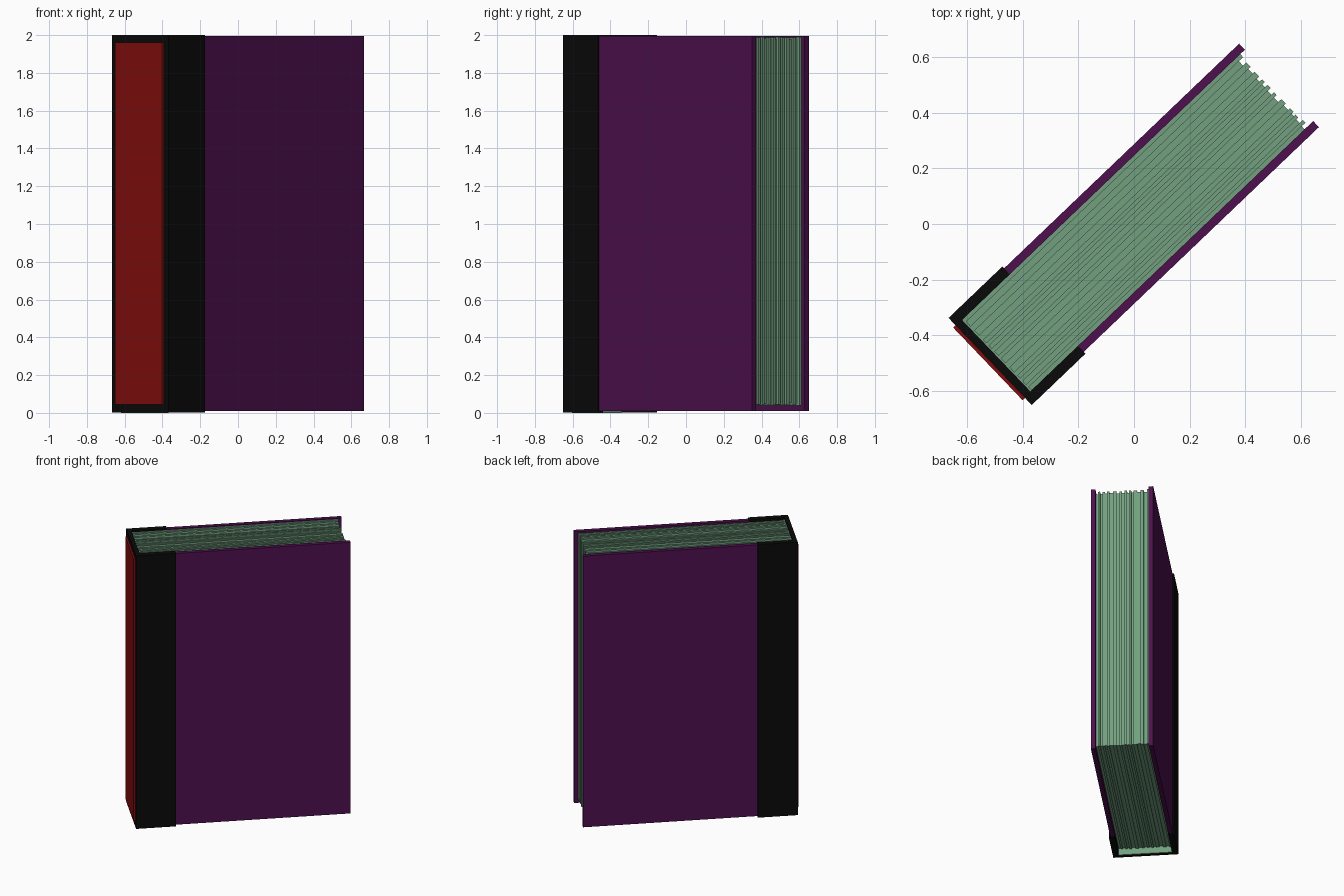
import bpy
import bmesh
import math
import random

random.seed(4)
ANGLE = math.radians(43.7)   # the whole book is turned about the vertical

if "Cube" in bpy.data.objects:
    bpy.data.objects.remove(bpy.data.objects["Cube"], do_unlink=True)


def material(name, rgb):
    mat = bpy.data.materials.new(name)
    mat.use_nodes = True
    mat.diffuse_color = (*rgb, 1)
    mat.node_tree.nodes["Principled BSDF"].inputs["Base Color"].default_value = (*rgb, 1)
    return mat


PURPLE = material("purple cover", (0.075, 0.005, 0.075))
BLACK = material("black binding", (0.003, 0.003, 0.003))
RED = material("red label", (0.22, 0.004, 0.004))
GREEN = material("green paper", (0.17, 0.35, 0.215))


def prism(bm, outline, low, high):
    """Extrude a flat outline upward from low to high."""
    base = bm.faces.new([bm.verts.new((u, v, low)) for u, v in outline])
    lifted = bmesh.ops.extrude_face_region(bm, geom=[base])["geom"]
    bmesh.ops.translate(bm, vec=(0, 0, high - low),
                        verts=[g for g in lifted if isinstance(g, bmesh.types.BMVert)])


def rect(u0, u1, v0, v1):
    return [(u0, v0), (u1, v0), (u1, v1), (u0, v1)]


def part(name, mat, prisms):
    bm = bmesh.new()
    for outline, low, high in prisms:
        prism(bm, outline, low, high)
    bmesh.ops.recalc_face_normals(bm, faces=bm.faces)
    mesh = bpy.data.meshes.new(name)
    bm.to_mesh(mesh)
    bm.free()
    mesh.materials.append(mat)
    obj = bpy.data.objects.new(name, mesh)
    obj.rotation_euler.z = ANGLE
    bpy.context.collection.objects.link(obj)


# Two cover boards
INNER = 0.178
OUTER = 0.208
for side, name in ((-1, "front_cover"), (1, "back_cover")):
    v0, v1 = sorted((side * INNER, side * OUTER))
    part(name, PURPLE, [(rect(-0.46, 0.723, v0, v1), 0.01, 1.995)])

# Binding wraps around the spine and part of each board
half = [(-0.717, 0.217), (-0.449, 0.217), (-0.449, INNER), (-0.687, INNER)]
binding = half + [(u, -v) for u, v in reversed(half)]
part("spine_binding", BLACK, [(binding, 0.002, 2.0)])

# Raised label on the spine
part("spine_label", RED, [(rect(-0.729, -0.717, -0.182, 0.18), 0.045, 1.96)])

# Paper lining inside the spine reaches the foot of the book
part("spine_lining", GREEN, [(rect(-0.687, -0.68, -INNER, INNER), 0.0, 1.99)])

# Page gatherings of uneven width, depth and height
cuts = [0.0]
while cuts[-1] < 1:
    cuts.append(cuts[-1] + random.uniform(0.035, 0.07))
edges = [-INNER + 2 * INNER * c / cuts[-1] for c in cuts]
pages = []
for i, (v0, v1) in enumerate(zip(edges, edges[1:])):
    step = i % 2
    fore_edge = 0.678 + 0.014 * step + random.uniform(0, 0.008)
    top = 1.978 + 0.008 * step + random.uniform(0, 0.004)
    foot = 0.052 - 0.008 * step - random.uniform(0, 0.004)
    pages.append((rect(-0.68, fore_edge, v0, v1), foot, top))
part("pages", GREEN, pages)
